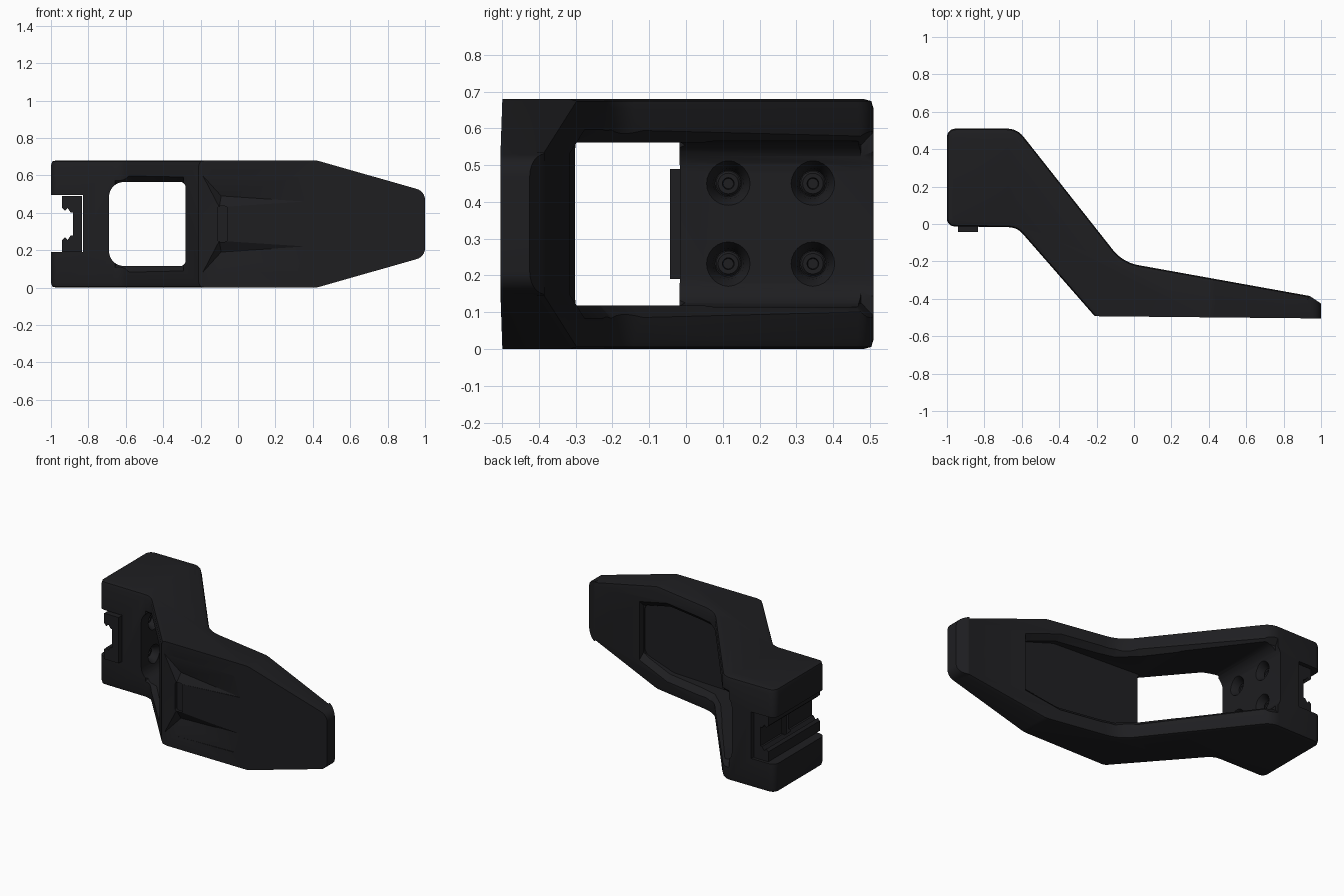
import bpy, bmesh, math
from mathutils import Vector

if "Cube" in bpy.data.objects:
    bpy.data.objects.remove(bpy.data.objects["Cube"])

ZC = 0.34
mat = bpy.data.materials.new("matte_black")
mat.diffuse_color = (0.013, 0.013, 0.015, 1)
mat.use_nodes = True
mat.node_tree.nodes["Principled BSDF"].inputs["Base Color"].default_value = mat.diffuse_color


def fillet(pts, n=6):
    """Round each (a, b, r) corner; r = 0 keeps it sharp."""
    out = []
    for i, (a, b, r) in enumerate(pts):
        p = Vector((a, b))
        if r == 0:
            out.append(p)
            continue
        u = (Vector(pts[i - 1][:2]) - p).normalized()
        v = (Vector(pts[(i + 1) % len(pts)][:2]) - p).normalized()
        t = r / math.tan(u.angle(v) / 2)
        s, e = p + u * t, p + v * t
        c = p + (u + v).normalized() * (r / math.sin(u.angle(v) / 2))
        a0 = s - c
        sweep = a0.angle_signed(e - c)
        for k in range(n + 1):
            w = -sweep * k / n
            out.append(c + Vector((a0.x * math.cos(w) - a0.y * math.sin(w),
                                   a0.x * math.sin(w) + a0.y * math.cos(w))))
    return out


def make(name, verts, faces):
    me = bpy.data.meshes.new(name)
    me.from_pydata([tuple(v) for v in verts], [], faces)
    bm = bmesh.new()
    bm.from_mesh(me)
    bmesh.ops.recalc_face_normals(bm, faces=bm.faces)
    bm.to_mesh(me)
    bm.free()
    me.materials.append(mat)
    ob = bpy.data.objects.new(name, me)
    bpy.context.collection.objects.link(ob)
    return ob


def rings(name, loops):
    """Closed solid through successive vertex loops."""
    n = len(loops[0])
    f = [tuple(range(n))[::-1], tuple(range(n * (len(loops) - 1), n * len(loops)))]
    for k in range(len(loops) - 1):
        f += [(k * n + i, k * n + (i + 1) % n, (k + 1) * n + (i + 1) % n, (k + 1) * n + i)
              for i in range(n)]
    return make(name, [v for l in loops for v in l], f)


def prism(name, pts, axis, lo, hi):
    at = (lambda p, h: (p[0], p[1], h)) if axis == 'z' else (lambda p, h: (p[0], h, p[1]))
    return rings(name, [[at(p, h) for p in pts] for h in (lo, hi)])


def lathe_x(name, prof, y, z, n=24):
    """Solid of (x, radius) rings about an axis along x."""
    return rings(name, [[(x, y + r * math.cos(k * math.tau / n), z + r * math.sin(k * math.tau / n))
                         for k in range(n)] for x, r in prof])


def boolean(ob, cutter, op='DIFFERENCE'):
    m = ob.modifiers.new("bool", 'BOOLEAN')
    m.object, m.operation, m.solver = cutter, op, 'EXACT'
    bpy.context.view_layer.objects.active = ob
    bpy.ops.object.modifier_apply(modifier=m.name)
    bpy.data.objects.remove(cutter)


def flare(name, path, d=0.035, e=0.03):
    """Wedge cutter that chamfers the pocket rim along path (x, y, half width), outside on the left."""
    loops = []
    for i, (x, y, h) in enumerate(path):
        a, b = path[max(i - 1, 0)], path[min(i + 1, len(path) - 1)]
        t = Vector((b[0] - a[0], b[1] - a[1])).normalized()
        n = Vector((-t.y, t.x))
        p, q = Vector((x, y)) - n * d, Vector((x, y)) + n * e
        loops.append([(p.x, p.y, ZC - h), (q.x, q.y, ZC - h - d - e),
                      (q.x, q.y, ZC + h + d + e), (p.x, p.y, ZC + h)])
    return rings(name, loops)


# body: bent side profile crossed with the tapered front outline
body = prism("bracket_body", fillet([
    (-1, -.012, .04), (-1, .51, .045), (-.625, .51, .11), (-.06, -.205, .22), (.94, -.385, .04),
    (1, -.425, 0), (1, -.505, 0), (-.21, -.493, 0), (-.625, -.018, .1)]), 'z', 0, .68)
boolean(body, prism("outline", fillet([
    (-1.1, 0, 0), (.42, 0, .12), (1, .165, .06), (1, .515, .06), (.42, .68, .12), (-1.1, .68, 0)]),
    'y', -1, 1), 'INTERSECT')

# chamfered outer edges, except the flat front of the blade and its tip
bm = bmesh.new()
bm.from_mesh(body.data)
bmesh.ops.remove_doubles(bm, verts=bm.verts, dist=1e-4)
sel = []
for ed in bm.edges:
    m = (ed.verts[0].co + ed.verts[1].co) / 2
    if len(ed.link_faces) == 2 and ed.calc_face_angle() > .6 and m.y > -.46 and m.x < .9:
        sel.append(ed)
bmesh.ops.bevel(bm, geom=sel, offset=.027, offset_type='OFFSET', segments=2, profile=.6,
                affect='EDGES', clamp_overlap=False)
bm.to_mesh(body.data)
bm.free()

# window through the arm, then the recess along the back of the blade
boolean(body, prism("window", fillet([(-.69, .115, .08), (-.28, .115, .03), (-.28, .565, .03),
                                      (-.69, .565, .08)]), 'y', -1, 1))
recess = prism("recess", fillet([(-.45, .118, 0), (.33, .118, .08), (.55, .18, .05),
                                 (.55, .50, .05), (.33, .562, .08), (-.45, .562, 0)]), 'y', -.29, .6)
for v in recess.data.vertices:
    if v.co.y < 0:
        v.co.y = -.29 - max(0, v.co.x + .28) * .085
boolean(body, recess)

# chamfered rims of the openings
boolean(body, flare("back_rim", [(-.67, .51, .215), (-.585, .485, .22), (-.13, -.115, .22),
                                 (-.03, -.205, .22), (.06, -.228, .22), (.33, -.277, .22),
                                 (.56, -.318, .155)]))
boolean(body, flare("front_rim", [(-.29, -.40, .215), (-.58, -.066, .22), (-.66, -.02, .2)]))

# shallow fanned dents either side of the front ridge, and the small notch
for s in (-1, 1):
    base = [(-.19, .26), (-.10, .09), (.36, .12), (.32, .25)]
    vs = [(x, -.54, ZC + s * z) for x, z in base] + [(x, -.494, ZC + s * z) for x, z in base]
    vs.append((-.09, -.462, ZC + s * .15))
    boolean(body, make("dent", vs, [(0, 1, 2, 3)] + [(i, (i + 1) % 4, 4 + (i + 1) % 4, 4 + i)
            for i in range(4)] + [(4 + i, 4 + (i + 1) % 4, 8) for i in range(4)]))
boolean(body, prism("notch", fillet([(-.11, .245, .015), (-.055, .245, .015), (-.055, .435, .015),
                                     (-.11, .435, .015)]), 'y', -.6, -.475))

# slot for the rail clamp
boolean(body, prism("slot", [(-1.1, .19), (-.83, .19), (-.83, .495), (-1.1, .495)], 'y', -1, 1))

# countersunk screws in the inner wall
for y in (.115, .345):
    for z in (.232, .45):
        boolean(body, lathe_x("sink", [(-.755, .036), (-.72, .042), (-.685, .062)], y, z))
        lathe_x("screw", [(-.77, .034), (-.735, .034), (-.728, .028), (-.728, .016), (-.748, .014)],
                y, z, 20)

# rail clamp with two mirrored dovetail jaws
half = [(-.835, .15), (-.94, .15), (-.94, .085), (-.925, .07), (-.91, .085), (-.895, .062), (-.882, .062)]
prof = [(x, ZC + z) for x, z in half] + [(x, ZC - z) for x, z in reversed(half)]
clamp = prism("rail_clamp", prof, 'y', -.043, .49)
boolean(clamp, prism("cross_groove", [(-.9, .1), (-.868, .1), (-.868, .6), (-.9, .6)], 'y', .2, .27))

for ob in bpy.context.scene.objects:
    bpy.ops.object.select_all(action='DESELECT')
    ob.select_set(True)
    bpy.context.view_layer.objects.active = ob
    bpy.ops.object.shade_smooth_by_angle(angle=math.radians(28))
